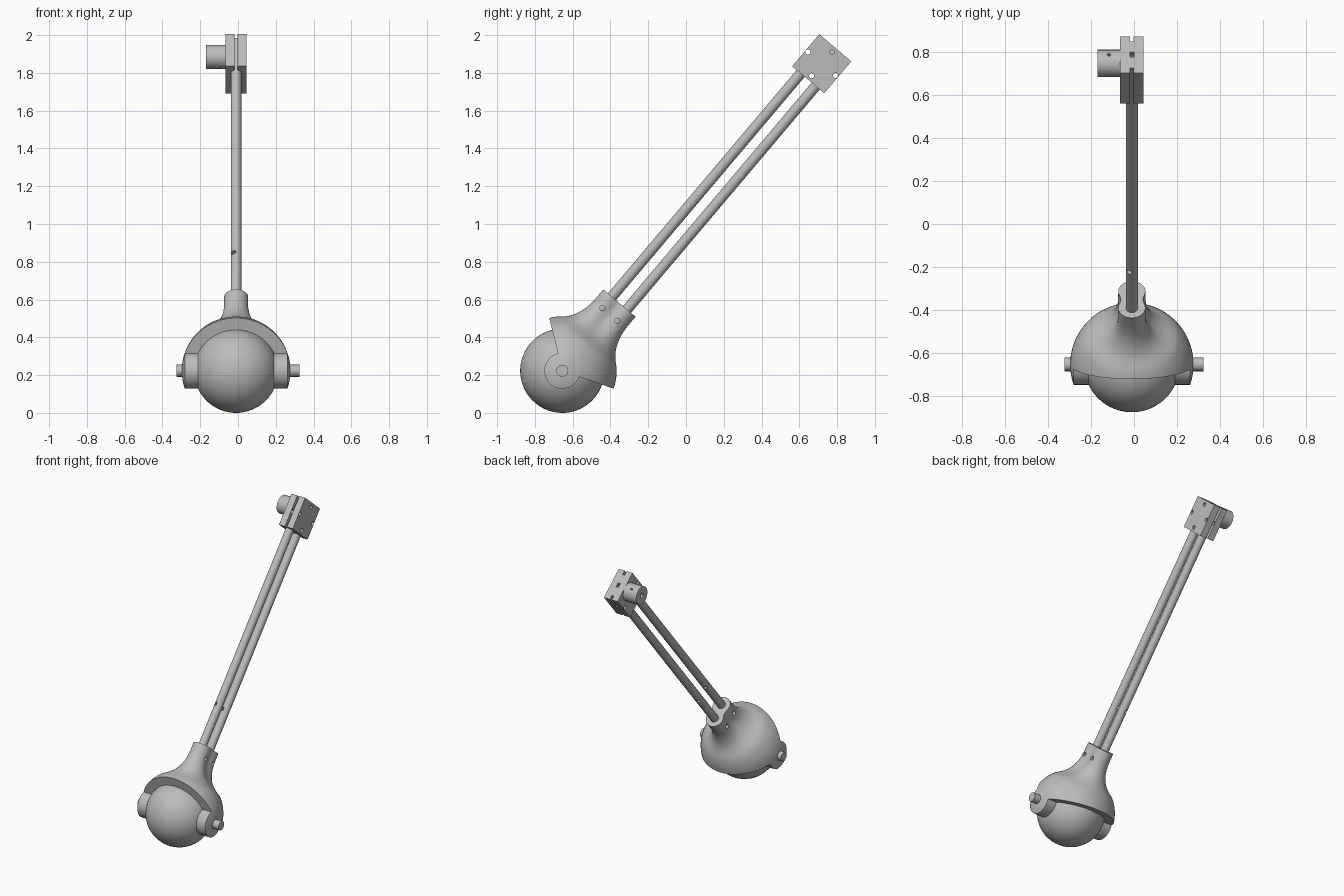
import bpy, bmesh, math
from mathutils import Matrix, Vector

if "Cube" in bpy.data.objects:
    bpy.data.objects.remove(bpy.data.objects["Cube"])

grey = bpy.data.materials.new("plain grey")
grey.use_nodes = True
COLOUR = (0.5, 0.5, 0.5, 1)
grey.diffuse_color = COLOUR
grey.node_tree.nodes["Principled BSDF"].inputs["Base Color"].default_value = COLOUR

# Arm frame: origin at the ball centre, z runs along the rods, -y is the upper side
FRAME = Matrix.Translation((-0.01, -0.655, 0.223)) @ Matrix.Rotation(math.radians(-40.2), 4, 'X')
TURN = {'X': Matrix.Rotation(math.pi / 2, 4, 'Y'), 'Y': Matrix.Rotation(math.pi / 2, 4, 'X'), 'Z': Matrix()}
BALL, SHELL, ROD, ROD_Y = 0.223, 0.288, 0.028, 0.052
HEAD = 2.128


def finish(name, bm):
    bmesh.ops.recalc_face_normals(bm, faces=bm.faces)
    mesh = bpy.data.meshes.new(name)
    bm.to_mesh(mesh)
    bm.free()
    obj = bpy.data.objects.new(name, mesh)
    bpy.context.collection.objects.link(obj)
    obj.matrix_world = FRAME
    mesh.materials.append(grey)
    return obj


def cylinder(name, centre, radius, length, axis, sides=32):
    bm = bmesh.new()
    bmesh.ops.create_cone(bm, cap_ends=True, segments=sides, radius1=radius, radius2=radius,
                          depth=length, matrix=Matrix.Translation(centre) @ TURN[axis])
    return finish(name, bm)


def box(name, centre, size):
    bm = bmesh.new()
    bmesh.ops.create_cube(bm, size=1, matrix=Matrix.Translation(centre) @ Matrix.Diagonal((*size, 1)))
    return finish(name, bm)


def select(obj):
    bpy.ops.object.select_all(action='DESELECT')
    obj.select_set(True)
    bpy.context.view_layer.objects.active = obj


def cut(obj, cutter, operation='DIFFERENCE'):
    cutter.hide_render = True
    mod = obj.modifiers.new("cut", 'BOOLEAN')
    mod.operation, mod.solver, mod.object = operation, 'EXACT', cutter
    bpy.context.view_layer.update()
    select(obj)
    bpy.ops.object.modifier_apply(modifier=mod.name)
    bpy.data.objects.remove(cutter)


def loft(name, rings):
    bm = bmesh.new()
    loops = [[bm.verts.new(p) for p in ring] for ring in rings]
    n = len(loops[0])
    for low, high in zip(loops, loops[1:]):
        for i in range(n):
            j = (i + 1) % n
            bm.faces.new((low[i], low[j], high[j], high[i]))
    bm.faces.new(loops[0][::-1])
    bm.faces.new(loops[-1])
    return finish(name, bm)


# Ball
bm = bmesh.new()
bmesh.ops.create_uvsphere(bm, u_segments=64, v_segments=32, radius=BALL)
finish("ball", bm)


# Shell: a sphere that narrows into a waisted oblong neck
def section(z, a, b, waist, n=72):
    ring = []
    for i in range(n):
        t = 2 * math.pi * i / n
        y = b * math.sin(t)
        x = math.sqrt(max(0, a * a - max(0, abs(y) - (b - a)) ** 2))
        x = math.copysign(x, math.cos(t)) * (1 - waist * math.exp(-(y / 0.03) ** 2))
        ring.append((x if i % (n // 2) != n // 4 else 0, y, z))
    return ring


rings = []
for i in range(28):
    angle = math.radians(178 - i * (178 - 46) / 27)
    r = SHELL * math.sin(angle)
    rings.append(section(SHELL * math.cos(angle), r, r, 0))
for z, a, b, waist in ((0.217, 0.176, 0.187, 0), (0.235, 0.148, 0.169, 0), (0.25, 0.128, 0.157, 0.01),
                       (0.267, 0.111, 0.146, 0.02), (0.285, 0.097, 0.137, 0.04), (0.305, 0.086, 0.129, 0.07),
                       (0.33, 0.076, 0.121, 0.11), (0.36, 0.069, 0.115, 0.15), (0.40, 0.065, 0.112, 0.18),
                       (0.469, 0.064, 0.112, 0.2)):
    rings.append(section(z, a, b, waist))
shell = loft("shell", rings)

# Keep a wedge of the shell plus a round boss about the pivot
UPPER, LOWER, BOSS = math.radians(54), math.radians(69), 0.095
outline = [(-math.sin(UPPER), math.cos(UPPER)), (-1, 1), (1, 1), (math.sin(LOWER), math.cos(LOWER))]
for i in range(41):
    t = LOWER + (2 * math.pi - UPPER - LOWER) * i / 40
    outline.append((BOSS * math.sin(t), BOSS * math.cos(t)))
cut(shell, loft("wedge", [[(x, y, z) for y, z in outline] for x in (-0.5, 0.5)]), 'INTERSECT')
for side in (-1, 1):
    cut(shell, cylinder("screw_hole", (0, side * ROD_Y, 0.39), 0.014, 0.3, 'X', 16))

# Pivot pin
cylinder("pivot_pin", (0.01, 0, 0), 0.032, 0.65, 'X', 16)

# Rods, each with a small cross hole
for name, side in (("upper_rod", -1), ("lower_rod", 1)):
    rod = cylinder(name, (0, side * ROD_Y, 1.15), ROD, 1.78, 'Z')
    cut(rod, cylinder("rod_hole", (-0.012, side * ROD_Y, 0.757), 0.012, 0.1, 'Y', 16))

# Clamp block with edge grooves, a middle slot and four side holes
block = box("clamp_block", (0, 0, HEAD), (0.11, 0.222, 0.222))
for side in (-1, 1):
    cut(block, box("groove", (0, side * 0.111, HEAD), (0.016, 0.06, 0.3)))
cut(block, box("slot", (0, 0, HEAD + 0.111), (0.018, 0.03, 0.06)))
for y, z in ((0, 0.083), (0, -0.083), (0.096, 0), (-0.096, 0)):
    cut(block, cylinder("side_hole", (0, y, HEAD + z), 0.0135, 0.3, 'X', 16))

# Side hub with an end hole and a cross hole
hub = cylinder("side_hub", (-0.107, 0, HEAD + 0.047), 0.064, 0.106, 'X', 48)
cut(hub, cylinder("end_hole", (-0.16, 0, HEAD + 0.047), 0.016, 0.12, 'X', 16))
cut(hub, cylinder("cross_hole", (-0.107, 0, HEAD + 0.047), 0.008, 0.2, 'Z', 12))

for obj in bpy.context.collection.objects:
    if obj.type == 'MESH':
        select(obj)
        bpy.ops.object.shade_smooth_by_angle(angle=math.radians(30))
